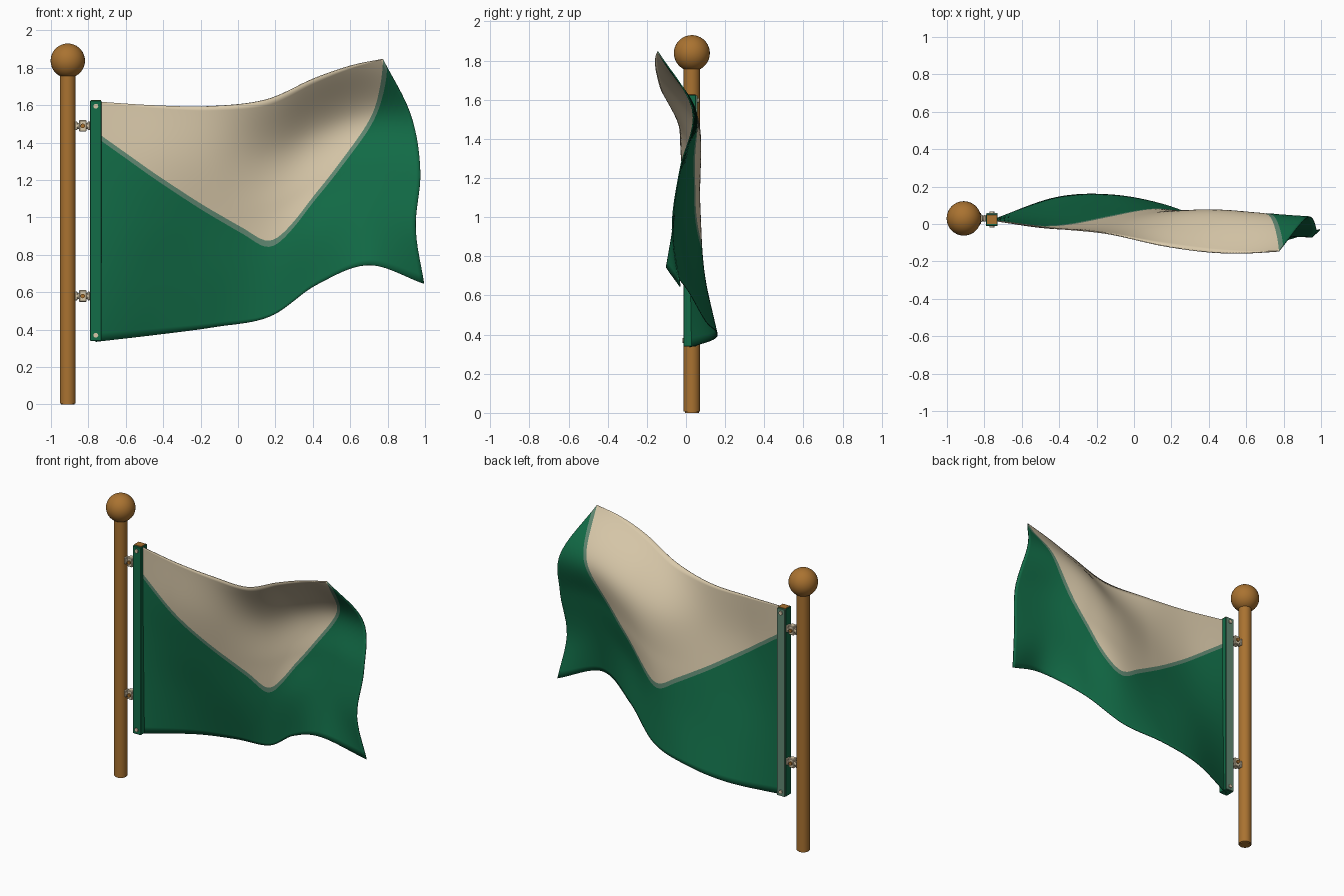
import bpy, bmesh, math
from mathutils import Vector

cube = bpy.data.objects.get("Cube")
if cube:
    bpy.data.objects.remove(cube, do_unlink=True)


def material(name, rgb):
    mat = bpy.data.materials.new(name)
    mat.use_nodes = True
    mat.diffuse_color = (*rgb, 1)
    mat.node_tree.nodes["Principled BSDF"].inputs["Base Color"].default_value = (*rgb, 1)
    return mat


green = material("green cloth", (0.006, 0.15, 0.063))
cream = material("cream", (0.69, 0.58, 0.40))
trim = material("grey green trim", (0.12, 0.25, 0.17))
wood = material("warm wood", (0.40, 0.17, 0.03))


def finish(bm, name, mats, smooth=True):
    mesh = bpy.data.meshes.new(name)
    bm.to_mesh(mesh)
    bm.free()
    for mat in mats:
        mesh.materials.append(mat)
    obj = bpy.data.objects.new(name, mesh)
    bpy.context.collection.objects.link(obj)
    if smooth:
        bpy.ops.object.select_all(action='DESELECT')
        obj.select_set(True)
        bpy.context.view_layer.objects.active = obj
        bpy.ops.object.shade_smooth_by_angle(angle=math.radians(40))
    return obj


def box(name, center, size, mat, bevel=0.0):
    bm = bmesh.new()
    bmesh.ops.create_cube(bm, size=1)
    for vert in bm.verts:
        vert.co = Vector(c + s * p for c, s, p in zip(center, size, vert.co))
    if bevel:
        bmesh.ops.bevel(bm, geom=bm.edges[:], offset=bevel, segments=1, affect='EDGES')
    return finish(bm, name, [mat], smooth=False)


def cylinder(name, center, radius, length, mat, axis='Z', sides=16, bevel=0.0):
    bm = bmesh.new()
    bmesh.ops.create_cone(bm, cap_ends=True, segments=sides, radius1=radius,
                          radius2=radius, depth=length)
    if bevel:
        rims = [e for e in bm.edges if abs(e.verts[0].co.z - e.verts[1].co.z) < bevel]
        bmesh.ops.bevel(bm, geom=rims, offset=bevel, segments=2, affect='EDGES')
    for vert in bm.verts:
        x, y, z = vert.co
        vert.co = {'X': (z, y, -x), 'Y': (x, -z, y), 'Z': (x, y, z)}[axis]
    bmesh.ops.translate(bm, vec=Vector(center), verts=bm.verts)
    return finish(bm, name, [mat])


def spline(keys, t):
    """Smooth curve through evenly spaced keys, t from 0 to 1."""
    n = len(keys) - 1
    i = min(int(t * n + 1e-9), n - 1)
    f = t * n - i
    b, c = keys[i], keys[i + 1]
    a = keys[i - 1] if i > 0 else 2 * b - c
    d = keys[i + 2] if i + 2 <= n else 2 * c - b
    return b + f / 2 * (c - a + f * (2 * a - 5 * b + 4 * c - d + f * (3 * (b - c) + d - a)))


# Flag edges, from the hoist to the fly
top_x = (-0.76, -0.45, -0.15, 0.15, 0.40, 0.60, 0.775)
top_z = (1.62, 1.60, 1.595, 1.63, 1.74, 1.81, 1.847)
low_x = (-0.76, -0.42, -0.12, 0.17, 0.42, 0.70, 0.995)
low_z = (0.335, 0.375, 0.415, 0.47, 0.64, 0.745, 0.645)
fly_bulge = (0, 0.01, 0.09, 0.095, 0)
# Depth of the folds, rows from the bottom up
folds = ((0.02, 0.14, 0.155, 0.10, 0.0, -0.10, -0.03),
         (0.02, 0.08, 0.09, 0.08, 0.0, -0.05, -0.07),
         (0.02, 0.02, 0.04, 0.07, 0.05, 0.0, -0.03),
         (0.02, -0.02, -0.01, 0.04, 0.06, 0.05, 0.035),
         (0.02, -0.02, -0.05, -0.115, -0.15, -0.155, -0.145))
# Lower border of the pale panel
border = (0.875, 0.79, 0.70, 0.613, 0.525, 0.437, 0.35, 0.378, 0.465, 0.575, 0.705, 0.865, 1)


def cloth(u, v):
    low, high = spline(low_x, u), spline(top_x, u)
    x = low + (high - low) * v + u ** 3 * spline(fly_bulge, v)
    z = spline(low_z, u) * (1 - v) + spline(top_z, u) * v
    return x, spline([spline(row, u) for row in folds], v), z


# Flag: green field, trim band and pale panel as strips sharing their borders
bm = bmesh.new()
columns, bands = 72, ((24, 0), (1, 1), (24, 2))
grid = []
for i in range(columns + 1):
    u = i / columns
    edge = spline(border, u)
    marks = (0, edge - 0.022 * (1 + 0.6 * u), edge, 1)
    column = [bm.verts.new(cloth(u, 0))]
    for count, k in bands:
        for j in range(count):
            v = marks[k] + (marks[k + 1] - marks[k]) * (j + 1) / count
            column.append(bm.verts.new(cloth(u, v)))
    grid.append(column)
slots = [k for count, k in bands for _ in range(count)]
for left, right in zip(grid, grid[1:]):
    for j, slot in enumerate(slots):
        face = bm.faces.new((left[j], right[j], right[j + 1], left[j + 1]))
        face.material_index = slot
bmesh.ops.remove_doubles(bm, verts=bm.verts, dist=1e-5)
flag = finish(bm, "flag", [green, trim, cream])
thick = flag.modifiers.new("cloth thickness", 'SOLIDIFY')
thick.thickness = 0.006
thick.offset = 0

# Pole and ball
POLE_X, POLE_Y = -0.91, 0.03
cylinder("pole", (POLE_X, POLE_Y, 0.9), 0.042, 1.8, wood, sides=32, bevel=0.006)
bm = bmesh.new()
bmesh.ops.create_uvsphere(bm, u_segments=32, v_segments=18, radius=0.092)
bmesh.ops.translate(bm, vec=(POLE_X, POLE_Y, 1.838), verts=bm.verts)
finish(bm, "pole_ball", [wood])

# Hoist strip with its back plate and wooden end cap
HOIST_X = -0.76
box("hoist_strip", (HOIST_X, 0.02, 0.982), (0.062, 0.064, 1.285), green, 0.003)
box("hoist_back_plate", (HOIST_X, 0.055, 0.982), (0.058, 0.008, 1.28), trim)
box("hoist_top_cap", (HOIST_X, 0.024, 1.626), (0.054, 0.05, 0.006), wood)
for place, z in (("lower", 0.37), ("upper", 1.595)):
    for side, y in (("front", -0.013), ("back", 0.06)):
        cylinder(f"{place}_{side}_rivet", (HOIST_X, y, z), 0.013, 0.012, cream, 'Y')

# Brackets joining the hoist to the pole
for place, z in (("lower", 0.58), ("upper", 1.49)):
    box(f"{place}_bracket_block", (-0.83, POLE_Y, z), (0.04, 0.04, 0.062), cream, 0.004)
    cylinder(f"{place}_bracket_rod", (-0.83, POLE_Y, z), 0.016, 0.09, cream, 'X')
    for side, x in (("pole", -0.866), ("hoist", -0.797)):
        box(f"{place}_{side}_flange", (x, POLE_Y, z), (0.014, 0.034, 0.046), cream, 0.003)
    for side, y in (("front", 0.007), ("back", 0.053)):
        cylinder(f"{place}_{side}_screw", (-0.83, y, z), 0.012, 0.012, wood, 'Y')
